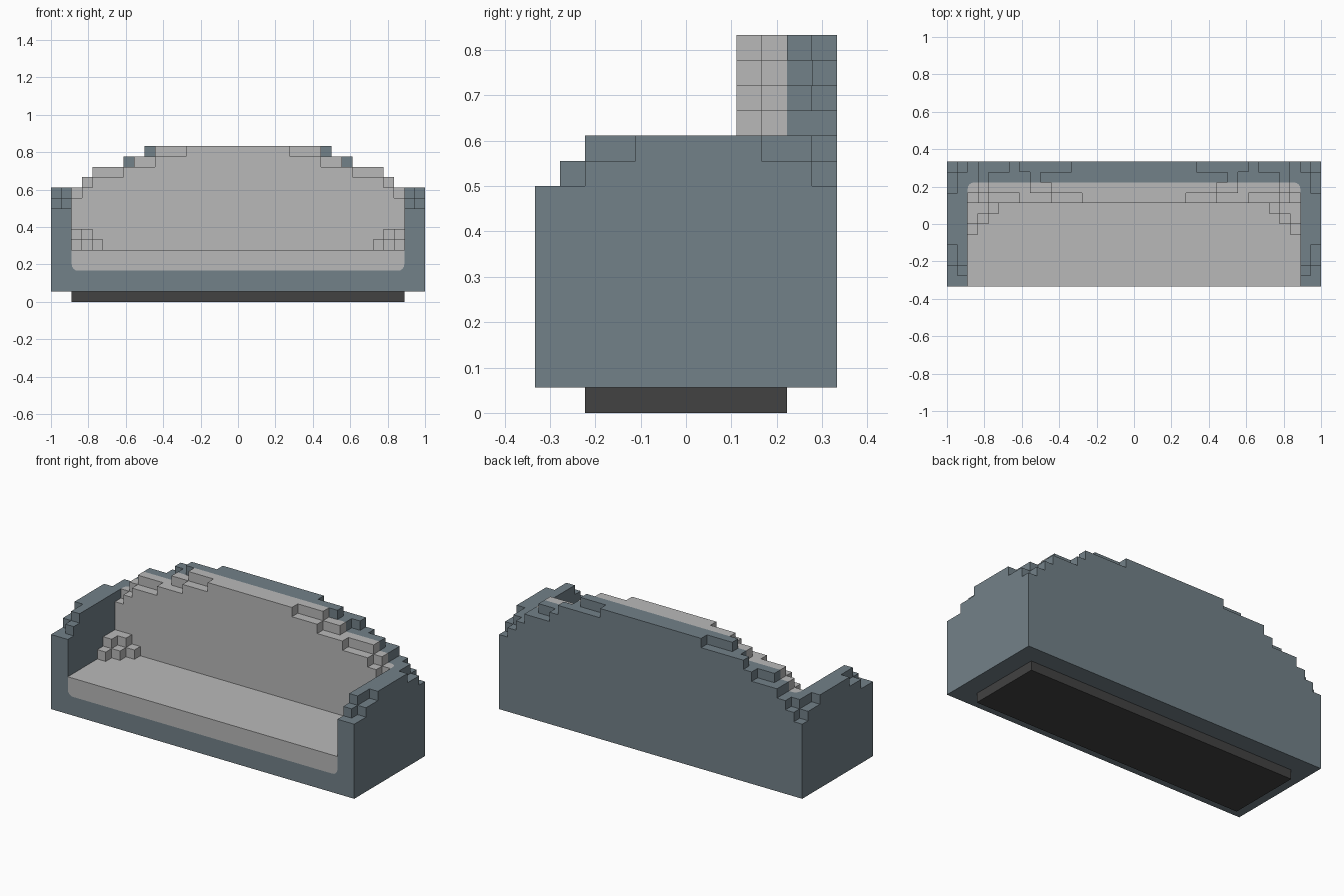
import bpy, bmesh, math
from mathutils import Vector

if "Cube" in bpy.data.objects:
    bpy.data.objects.remove(bpy.data.objects["Cube"])

U = 1 / 18  # one block


def material(name, rgb):
    m = bpy.data.materials.new(name)
    m.use_nodes = True
    m.diffuse_color = (*rgb, 1)
    m.node_tree.nodes["Principled BSDF"].inputs["Base Color"].default_value = (*rgb, 1)
    return m


BLUE = material("slate blue grey", (0.171, 0.220, 0.250))
GREY = material("light grey", (0.485, 0.485, 0.485))
DARK = material("charcoal", (0.054, 0.054, 0.054))


def build(name, prisms, mat, mirror=False):
    """Each prism is (outline, axis, start, end), measured in blocks."""
    bm = bmesh.new()
    for pts, axis, a, b in prisms:
        def place(p, d):
            return Vector({"x": (d, p[0], p[1]), "y": (p[0], d, p[1]),
                           "z": (p[0], p[1], d)}[axis]) * U
        face = bm.faces.new([bm.verts.new(place(p, a)) for p in pts])
        step = place((0, 0), b) - place((0, 0), a)
        ext = bmesh.ops.extrude_face_region(bm, geom=[face], use_keep_orig=True)
        bmesh.ops.translate(bm, vec=step,
                            verts=[g for g in ext["geom"] if isinstance(g, bmesh.types.BMVert)])
    bmesh.ops.recalc_face_normals(bm, faces=bm.faces[:])
    mesh = bpy.data.meshes.new(name)
    bm.to_mesh(mesh)
    bm.free()
    mesh.materials.append(mat)
    ob = bpy.data.objects.new(name, mesh)
    bpy.context.collection.objects.link(ob)
    if mirror:
        ob.modifiers.new("mirror", "MIRROR")
    return ob


def rect(x0, x1, y0, y1):
    return [(x0, y0), (x1, y0), (x1, y1), (x0, y1)]


def symmetric(half):
    return half + [(-x, y) for x, y in reversed(half)]


def arc(cx, cy, r, start, end, n=4):
    return [(cx + r * math.cos(math.radians(start + (end - start) * i / n)),
             cy + r * math.sin(math.radians(start + (end - start) * i / n)))
            for i in range(n + 1)]


R = 0.6  # corner radius of the cushions

# Plinth and body floor
build("plinth", [(rect(-16, 16, -4, 4), "z", 0, 1)], DARK)
build("base", [(rect(-18, 18, -6, 6), "z", 1, 3)], BLUE)

# Seat cushion with rounded lower corners, and the fillets it rests in
seat = symmetric(arc(16 - R, 3 + R, R, -90, 0) + [(16, 5)])
build("seat_cushion", [(seat, "y", -6, 4)], GREY)
fillet = [(16, 3)] + arc(16 - R, 3 + R, R, 0, -90)
build("seat_fillet", [(fillet, "y", -6, 4)], BLUE, mirror=True)

# Stepped arms: inner and outer slab, each an outline in y and z
inner = [(-6, 3), (6, 3), (6, 10), (5, 10), (5, 11), (-4, 11),
         (-4, 10), (-5, 10), (-5, 9), (-6, 9)]
outer = [(-6, 3), (6, 3), (6, 9), (5, 9), (5, 10), (3, 10), (3, 11), (-2, 11),
         (-2, 10), (-4, 10), (-4, 9), (-6, 9)]
build("arm", [(inner, "x", 16, 17), (outer, "x", 17, 18)], BLUE, mirror=True)

# Back cushion rows: bottom, top, half width of front and rear layer
cushion = []
for z0, z1, f, r in [(5, 10, 16, 16), (10, 11, 15, 16), (11, 12, 14, 15),
                     (12, 13, 11, 14), (13, 14, 8, 10), (14, 15, 5, 8)]:
    half = [(f, 2)] + ([(f, 3), (r, 3)] if f != r else [])
    half += arc(16 - R, 4 - R, R, 0, 90) if r == 16 else [(r, 4)]
    cushion.append((symmetric(half), "z", z0, z1))
build("back_cushion", cushion, GREY)
corner = [(16, 4)] + arc(16 - R, 4 - R, R, 90, 0)
build("back_fillet", [(corner, "z", 5, 11)], BLUE, mirror=True)

# Back shell rows: bottom, top, half width of front and rear layer
shell = []
for z0, z1, f, r in [(3, 11, 16, 16), (11, 12, 15, 15), (12, 13, 14, 12),
                     (13, 14, 10, 11), (14, 15, 9, 6)]:
    half = [(f, 4)] + ([(f, 5), (r, 5)] if f != r else []) + [(r, 6)]
    shell.append((symmetric(half), "z", z0, z1))
build("back_shell", shell, BLUE)

# Small stepped blocks in the seat corners
blocks = [(rect(x, x + 1, y, 2), "z", z, z + 1)
          for x, y, z in [(15, -1, 5), (14, 0, 5), (13, 1, 5), (15, 0, 6), (14, 1, 6)]]
build("seat_corner_blocks", blocks, GREY, mirror=True)
